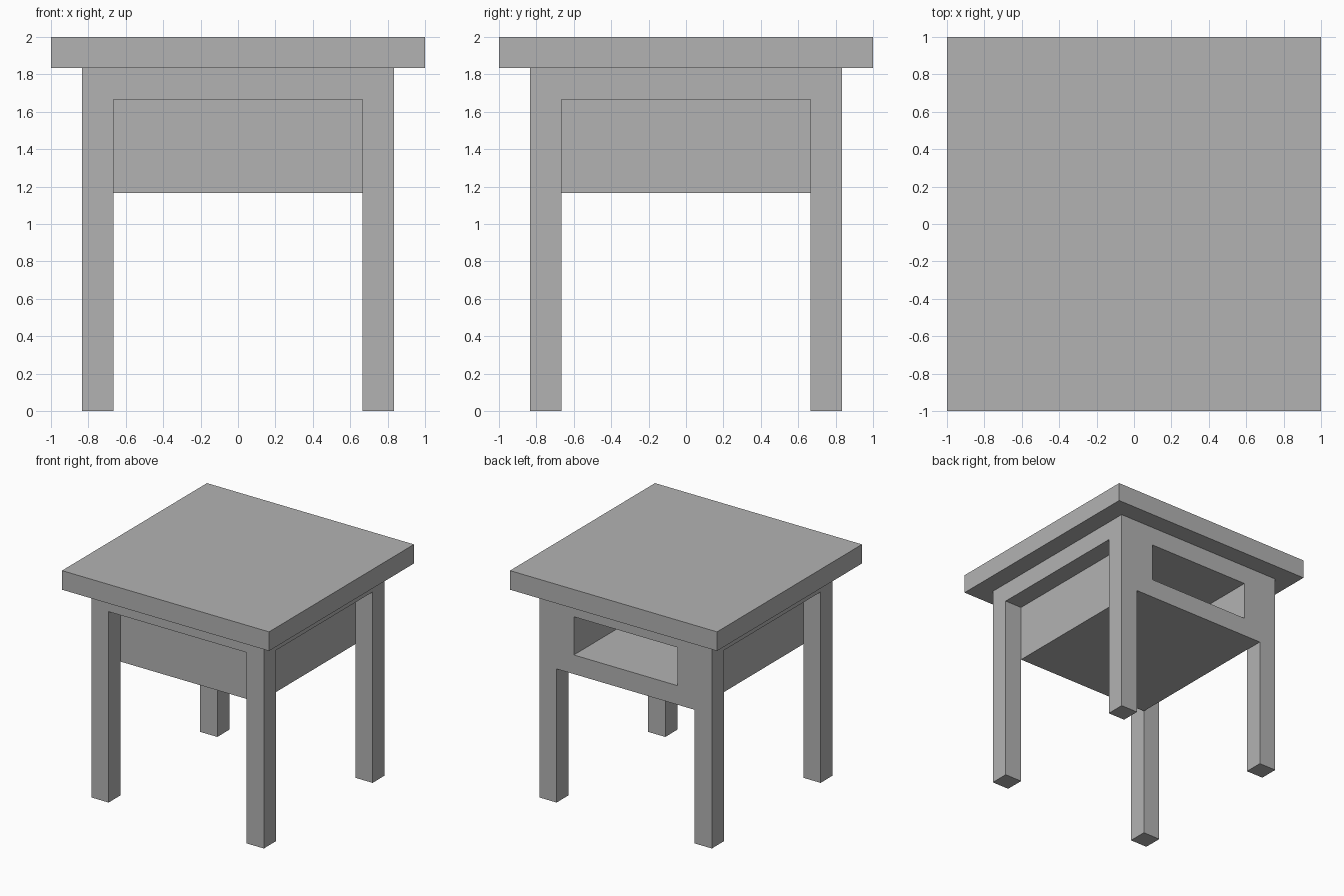
import bpy

cube = bpy.data.objects.get("Cube")
if cube:
    bpy.data.objects.remove(cube, do_unlink=True)

U = 1 / 6  # board thickness; every part sits on this grid

grey = bpy.data.materials.new("plain_grey")
grey.use_nodes = True
colour = (0.45, 0.45, 0.45, 1)
grey.diffuse_color = colour
grey.node_tree.nodes["Principled BSDF"].inputs["Base Color"].default_value = colour


def box(name, low, high):
    """Box between two corners given in board thicknesses."""
    centre = [(a + b) / 2 * U for a, b in zip(low, high)]
    bpy.ops.mesh.primitive_cube_add(size=1, location=centre)
    ob = bpy.context.object
    ob.name = name
    ob.scale = [(b - a) * U for a, b in zip(low, high)]
    bpy.ops.object.transform_apply(location=False, rotation=False, scale=True)
    ob.data.materials.append(grey)
    return ob


# Table top and the frame under it
box("table_top", (-6, -6, 11), (6, 6, 12))
box("top_frame", (-5, -5, 10), (5, 5, 11))

# Legs at the four corners
for side, x in (("left", 4), ("right", -5)):
    for end, y in (("front", -5), ("back", 4)):
        box(f"{end}_{side}_leg", (x, y, 0), (x + 1, y + 1, 10))

# Compartment, open at the back
for side, x in (("left", 3), ("right", -4)):
    box(f"{side}_panel", (x, -4, 7), (x + 1, 5, 10))
box("front_panel", (-3, -4, 7), (3, -3, 10))
box("compartment_floor", (-3, -3, 7), (3, 5, 8))
